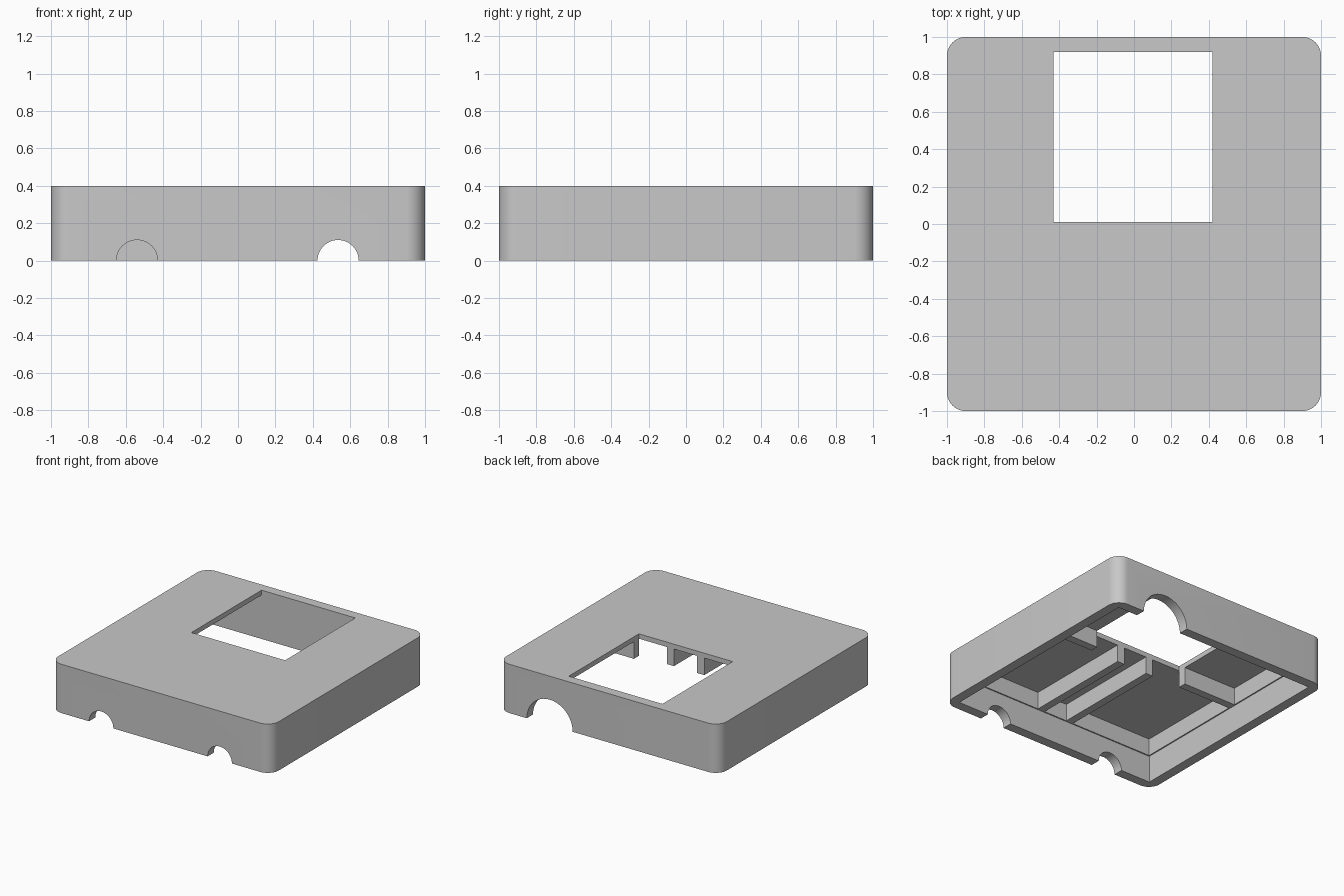
import bpy, bmesh, math
from mathutils import Matrix, Vector

old = bpy.data.objects.get("Cube")
if old:
    bpy.data.objects.remove(old, do_unlink=True)

HEIGHT, CEILING, RIB_BOTTOM = 0.4, 0.36, 0.22
INNER, POCKET, RIB = 0.92, 0.91, 0.065
WIN_LEFT, WIN_RIGHT, WIN_FRONT, WIN_BACK = 0.42, -0.43, 0.01, 0.919

grey = bpy.data.materials.new("plain grey")
grey.use_nodes = True
colour = (0.58, 0.58, 0.58, 1)
grey.diffuse_color = colour
grey.node_tree.nodes["Principled BSDF"].inputs["Base Color"].default_value = colour


def add_object(name, bm):
    mesh = bpy.data.meshes.new(name)
    bm.to_mesh(mesh)
    bm.free()
    mesh.materials.append(grey)
    obj = bpy.data.objects.new(name, mesh)
    bpy.context.collection.objects.link(obj)
    return obj


def box(name, low, high, corner=0):
    """Box between two corners, with optional rounded upright edges."""
    low, high = Vector(low), Vector(high)
    bm = bmesh.new()
    bmesh.ops.create_cube(bm, size=1)
    bmesh.ops.scale(bm, vec=high - low, verts=bm.verts)
    bmesh.ops.translate(bm, vec=(low + high) / 2, verts=bm.verts)
    if corner:
        upright = [e for e in bm.edges
                   if abs(e.verts[0].co.z - e.verts[1].co.z) > 0.1]
        bmesh.ops.bevel(bm, geom=upright, offset=corner, segments=10,
                        profile=0.5, affect='EDGES')
    return add_object(name, bm)


def round_cutter(x, y, radius):
    """Cylinder through a wall, centred on the bottom rim."""
    bm = bmesh.new()
    bmesh.ops.create_cone(bm, cap_ends=True, segments=48, radius1=radius,
                          radius2=radius, depth=0.3)
    bmesh.ops.transform(bm, verts=bm.verts,
                        matrix=Matrix.Translation((x, y, 0))
                        @ Matrix.Rotation(math.pi / 2, 4, 'X'))
    return add_object("notch_cutter", bm)


# Rounded case with the hollow, window and cable notches cut out
case = box("case", (-1, -1, 0), (1, 1, HEIGHT), corner=0.1)
cutters = [
    box("hollow_cutter", (-INNER, -INNER, -0.1), (INNER, INNER, RIB_BOTTOM)),
    box("pocket_cutter", (-POCKET, -POCKET, 0.1), (POCKET, INNER, CEILING)),
    box("window_cutter", (WIN_RIGHT, WIN_FRONT, 0.3), (WIN_LEFT, WIN_BACK, 0.5)),
    round_cutter(-0.54, -1, 0.11),
    round_cutter(0.535, -1, 0.11),
    round_cutter(0.535, 1, 0.208),
]
for cutter in cutters:
    cutter.hide_render = True
    mod = case.modifiers.new(cutter.name, 'BOOLEAN')
    mod.operation = 'DIFFERENCE'
    mod.solver = 'EXACT'
    mod.object = cutter

# Bake the cuts and drop the cutters
graph = bpy.context.evaluated_depsgraph_get()
baked = bpy.data.meshes.new_from_object(case.evaluated_get(graph))
case.modifiers.clear()
case.data = baked
for cutter in cutters:
    bpy.data.objects.remove(cutter, do_unlink=True)

# Ribs hanging from the ceiling: two long ones and one on each side of the window
top = CEILING + 0.01
for name, x in (("left_long_rib", 0.135), ("right_long_rib", -0.14)):
    box(name, (x - RIB / 2, -INNER - 0.01, RIB_BOTTOM), (x + RIB / 2, WIN_FRONT, top))
box("left_side_rib", (WIN_LEFT, WIN_FRONT, RIB_BOTTOM),
    (INNER + 0.01, WIN_FRONT + RIB, top))
box("right_side_rib", (-INNER - 0.01, WIN_FRONT, RIB_BOTTOM),
    (WIN_RIGHT, WIN_FRONT + RIB, top))

# Smooth the rounded corners and notches, keep the other edges sharp
bpy.ops.object.select_all(action='DESELECT')
case.select_set(True)
bpy.context.view_layer.objects.active = case
bpy.ops.object.shade_smooth_by_angle(angle=math.radians(30))
